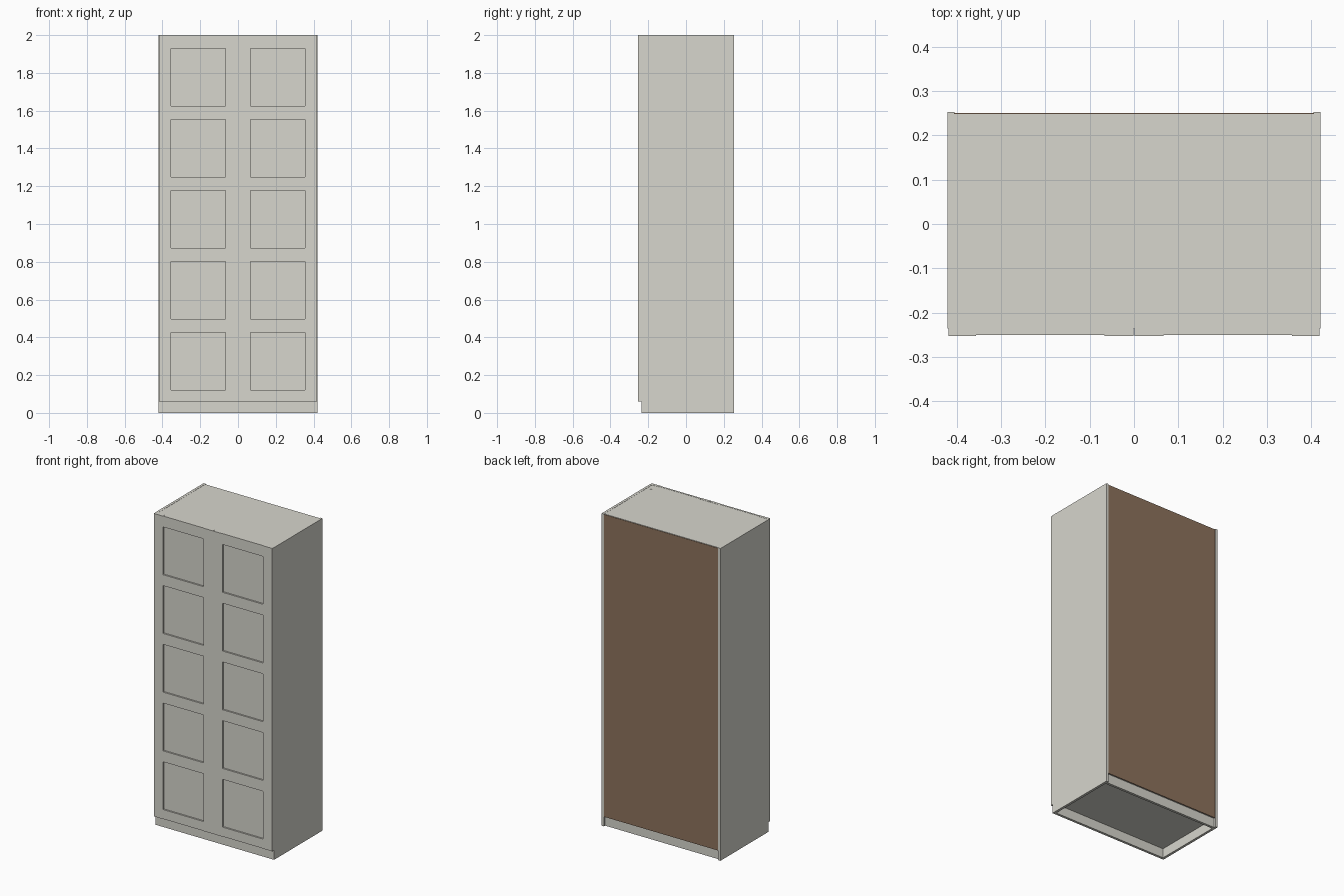
import bpy

cube = bpy.data.objects.get("Cube")
if cube:
    bpy.data.objects.remove(cube, do_unlink=True)


def material(name, rgb):
    m = bpy.data.materials.new(name)
    m.use_nodes = True
    m.diffuse_color = (*rgb, 1)
    m.node_tree.nodes["Principled BSDF"].inputs["Base Color"].default_value = (*rgb, 1)
    return m


grey = material("warm light grey", (0.68, 0.67, 0.61))
brown = material("brown hardboard", (0.27, 0.17, 0.108))


def box(name, x, y, z, mat=grey):
    """Box from (min, max) pairs on each axis."""
    bpy.ops.mesh.primitive_cube_add(size=1, location=[sum(p) / 2 for p in (x, y, z)])
    ob = bpy.context.object
    ob.name = name
    ob.scale = [p[1] - p[0] for p in (x, y, z)]
    bpy.ops.object.transform_apply(location=False, rotation=False, scale=True)
    ob.data.materials.append(mat)
    return ob


def span(side, a, b):
    """Mirror an x range to the given side."""
    return tuple(sorted((side * a, side * b)))


W, D, H = 0.421, 0.253, 2.0    # half width, half depth, height
T = 0.016                      # board thickness
BASE = 0.06                    # plinth height
DOOR_BACK = -0.236
INNER = W - T

# Carcass
for side, label in ((-1, "right"), (1, "left")):
    box(f"{label}_side_panel", span(side, INNER, W), (DOOR_BACK, D), (0, H))
box("top_board", (-INNER, INNER), (DOOR_BACK, 0.248), (H - T, H - 0.001))
box("bottom_board", (-INNER, INNER), (DOOR_BACK, 0.247), (BASE, BASE + T))
box("front_plinth", (-INNER, INNER), (DOOR_BACK, DOOR_BACK + T), (0, BASE))
box("back_plinth", (-INNER, INNER), (0.225, 0.241), (0, BASE))
box("back_panel", (-INNER, INNER), (0.247, 0.2505), (BASE, H - 0.004), brown)

# Framed doors: two stiles, six rails and a recessed panel each
PITCH, RAIL = 0.376, 0.07
for side, label in ((-1, "right"), (1, "left")):
    z = (BASE, H)
    box(f"{label}_door_outer_stile", span(side, 0.356, W - 0.002), (-D, DOOR_BACK), z)
    box(f"{label}_door_inner_stile", span(side, 0.001, 0.066), (-D, DOOR_BACK), z)
    box(f"{label}_door_panel", span(side, 0.066, 0.356), (-0.241, DOOR_BACK),
        (BASE, H - 0.001))
    for i in range(6):
        low = 0.05 + i * PITCH
        box(f"{label}_door_rail_{i + 1}", span(side, 0.066, 0.356), (-0.251, -0.241),
            (max(low, BASE), min(low + RAIL, H)))

    # Fixing cap on the top board
    bpy.ops.mesh.primitive_cylinder_add(vertices=16, radius=0.005, depth=0.004,
                                        location=(side * 0.378, -0.185, H - 0.002))
    cap = bpy.context.object
    cap.name = f"{label}_fixing_cap"
    cap.data.materials.append(grey)
